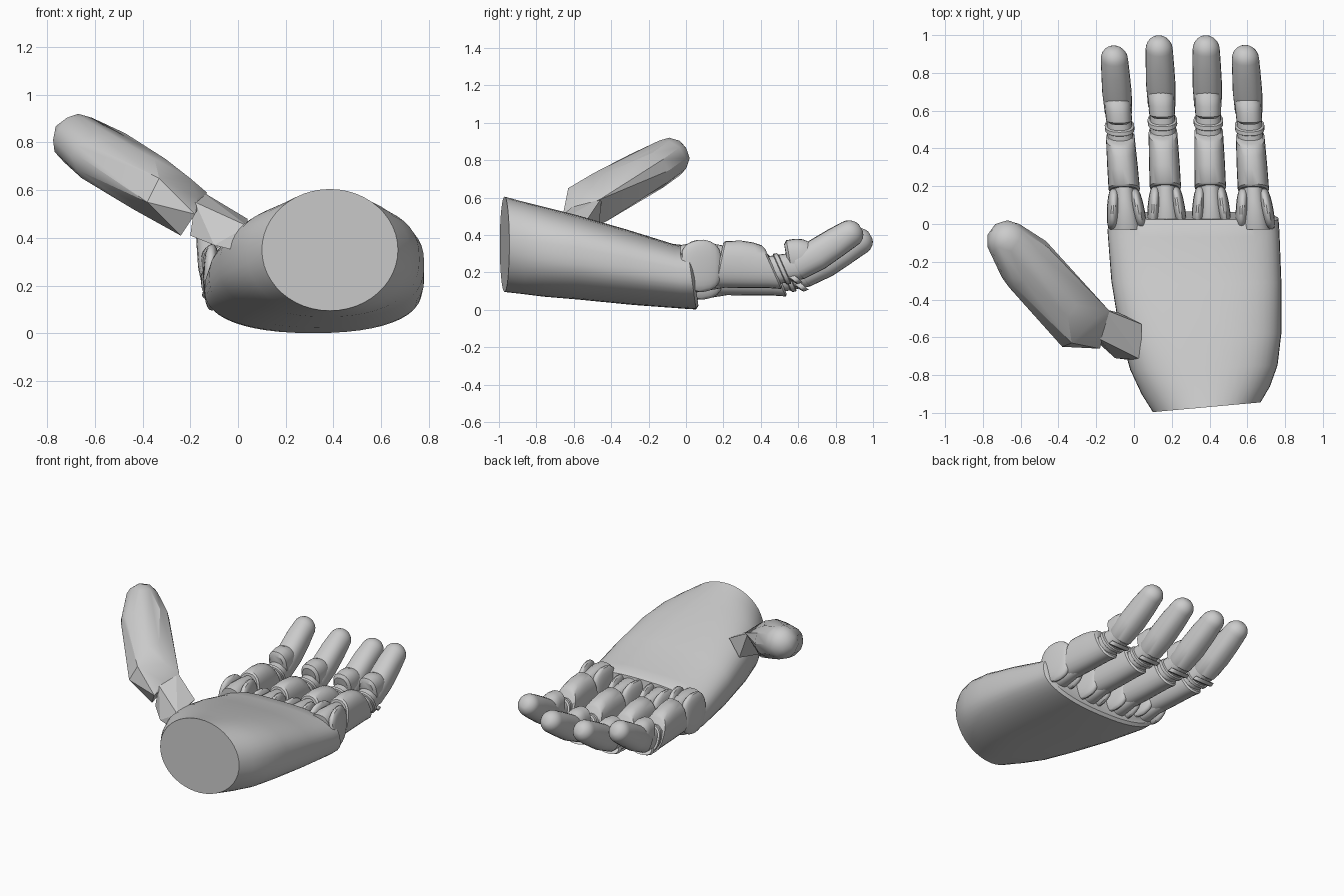
import bpy, bmesh
from math import sin, cos, pi, radians, copysign
from mathutils import Vector, Matrix


def finish(name, bm, angle=35):
    bmesh.ops.recalc_face_normals(bm, faces=bm.faces)
    me = bpy.data.meshes.new(name)
    bm.to_mesh(me)
    bm.free()
    ob = bpy.data.objects.new(name, me)
    bpy.context.collection.objects.link(ob)
    bpy.ops.object.select_all(action='DESELECT')
    ob.select_set(True)
    bpy.context.view_layer.objects.active = ob
    bpy.ops.object.shade_smooth_by_angle(angle=radians(angle))
    return ob


def oval(centre, rx, rz, tilt=0, power=2, n=24, yaw=0, low=None):
    """Superellipse ring facing +y, pitched by tilt, sheared by yaw; low = squareness of lower half."""
    a, pts = radians(tilt), []
    for i in range(n):
        t = 2 * pi * i / n
        p = low if low and sin(t) < -1e-6 else power
        c, s = (copysign(abs(f) ** (2 / p), f) for f in (cos(t), sin(t)))
        pts.append(Vector(centre) + Vector((rx * c, yaw * rx * c - sin(a) * rz * s, cos(a) * rz * s)))
    return pts


def loft(name, rings, angle=35):
    bm = bmesh.new()
    loops = [[bm.verts.new(p) for p in r] for r in rings]
    for a, b in zip(loops, loops[1:]):
        for i in range(len(a)):
            j = (i + 1) % len(a)
            bm.faces.new((a[i], a[j], b[j], b[i]))
    bm.faces.new(loops[0])
    bm.faces.new(loops[-1])
    return finish(name, bm, angle)


def hull(name, points, balls=(), angle=25):
    bm = bmesh.new()
    for p in points:
        bm.verts.new(p)
    for c, r in balls:
        bmesh.ops.create_icosphere(bm, subdivisions=2, radius=r, matrix=Matrix.Translation(c))
    bmesh.ops.delete(bm, geom=bm.faces[:] + bm.edges[:], context='EDGES_FACES')
    res = bmesh.ops.convex_hull(bm, input=bm.verts[:])
    junk = {g for g in res["geom_interior"] + res["geom_unused"] if isinstance(g, bmesh.types.BMVert)}
    bmesh.ops.delete(bm, geom=list(junk), context='VERTS')
    return finish(name, bm, angle)


# Palm: y, left, right, bottom, top, squareness, pitch, end skew
sections = [(-0.97, 0.10, 0.67, 0.095, 0.605, 2.0, 0, 0.09),
            (-0.88, 0.04, 0.72, 0.085, 0.58, 2.2, 0, 0.06),
            (-0.76, -0.02, 0.76, 0.07, 0.55, 2.5, 0, 0.03),
            (-0.58, -0.075, 0.78, 0.055, 0.505, 2.8, 0, 0),
            (-0.30, -0.12, 0.78, 0.025, 0.43, 2.9, 5, 0),
            (-0.04, -0.14, 0.77, 0.003, 0.355, 2.9, 10, 0),
            (0.03, -0.135, 0.765, 0.0, 0.345, 2.9, 8, 0),
            (0.045, -0.11, 0.74, 0.02, 0.33, 2.9, 8, 0)]
loft("palm", [oval(((l + r) / 2, y, (b + t) / 2), (r - l) / 2, (t - b) / 2, tilt, p, 48, yaw, min(p, 2.3))
              for y, l, r, b, t, p, tilt, yaw in sections])


# Fingers: base x, sideways lean per unit y, length factor, z drop
def finger(label, bx, lean, k, dz):
    def ring(y, z, rx, rz, tilt=0, power=2.4, side=0):
        y *= k
        return oval((bx + lean * y + side, y, z + dz), rx, rz, tilt, power)

    # knuckle core with a rounded cheek on each side
    loft(label + "_knuckle", [ring(-0.03, 0.22, 0.085, 0.125), ring(0.04, 0.225, 0.075, 0.135),
                              ring(0.13, 0.23, 0.062, 0.125), ring(0.22, 0.23, 0.055, 0.11)])
    for side, word in ((-1, "left"), (1, "right")):
        steps = [pi * (i + 0.4) / 10 for i in range(10)]
        loft(f"{label}_{word}_cheek", [ring(0.08 - 0.11 * cos(t), 0.235, 0.034 * sin(t) ** 0.5,
                                            0.14 * sin(t) ** 0.6, side=side * (0.075 - 0.12 * (0.08 - 0.11 * cos(t))))
                                       for t in steps])
    # first segment, cut on a slant at both ends
    loft(label + "_lower_segment", [ring(0.175, 0.243, 0.074, 0.118, -12), ring(0.185, 0.243, 0.083, 0.127, -12),
                                    ring(0.30, 0.243, 0.081, 0.127, 3), ring(0.40, 0.238, 0.078, 0.13, 20),
                                    ring(0.455, 0.228, 0.076, 0.128, 24), ring(0.467, 0.225, 0.066, 0.11, 24)])
    # joint core with one thin raised collar
    loft(label + "_joint", [ring(0.43, 0.205, 0.068, 0.08, 18), ring(0.60, 0.235, 0.066, 0.075, 18)])
    loft(label + "_collar", [ring(0.497, 0.217, 0.07, 0.082, 24), ring(0.502, 0.217, 0.078, 0.09, 24),
                             ring(0.522, 0.22, 0.078, 0.09, 24), ring(0.527, 0.22, 0.07, 0.082, 24)])
    # small guard plate under the joint
    loft(label + "_guard", [ring(0.555, 0.165, 0.06, 0.03, 50), ring(0.57, 0.16, 0.07, 0.035, 50),
                            ring(0.595, 0.17, 0.066, 0.035, 50)])
    # padded middle segment
    loft(label + "_middle_segment", [ring(0.535, 0.29, 0.05, 0.06, 10), ring(0.55, 0.285, 0.068, 0.088, 10),
                                     ring(0.61, 0.285, 0.07, 0.098, 15), ring(0.66, 0.295, 0.068, 0.09, 25),
                                     ring(0.69, 0.31, 0.05, 0.06, 30)])
    # upward-curved fingertip with a round end
    tip = [ring(0.575, 0.225, 0.06, 0.06, 25), ring(0.595, 0.235, 0.073, 0.078, 25),
           ring(0.70, 0.295, 0.078, 0.085, 30), ring(0.80, 0.36, 0.075, 0.08, 32)]
    for i in range(6):
        t = i * pi / 12.5
        tip.append(ring(0.872 + 0.072 * sin(t) * 0.88, 0.405 + 0.072 * sin(t) * 0.48,
                        0.072 * cos(t), 0.074 * cos(t), 30, 2))
    loft(label + "_tip", tip)


finger("index_finger", -0.038, -0.075, 1.0, 0.0)
finger("middle_finger", 0.175, -0.045, 1.058, -0.04)
finger("ring_finger", 0.41, -0.03, 1.058, -0.04)
finger("little_finger", 0.643, -0.06, 1.003, 0.0)

# Thumb: faceted root block and one long rounded segment
hull("thumb_root", [(-0.16, -0.45, 0.60), (0.04, -0.53, 0.48), (0.04, -0.72, 0.45), (-0.02, -0.72, 0.35),
                    (-0.10, -0.71, 0.37), (-0.20, -0.62, 0.41), (-0.18, -0.61, 0.55), (-0.08, -0.47, 0.40)],
     angle=10)
hull("thumb", [(-0.38, -0.65, 0.55), (-0.18, -0.66, 0.50), (-0.24, -0.60, 0.41), (-0.13, -0.46, 0.59),
               (-0.20, -0.50, 0.65), (-0.33, -0.63, 0.65), (-0.17, -0.58, 0.57), (-0.27, -0.43, 0.47)],
     [((-0.37, -0.43, 0.625), 0.125), ((-0.60, -0.25, 0.74), 0.105),
      ((-0.53, -0.18, 0.745), 0.11), ((-0.67, -0.09, 0.81), 0.11)])
